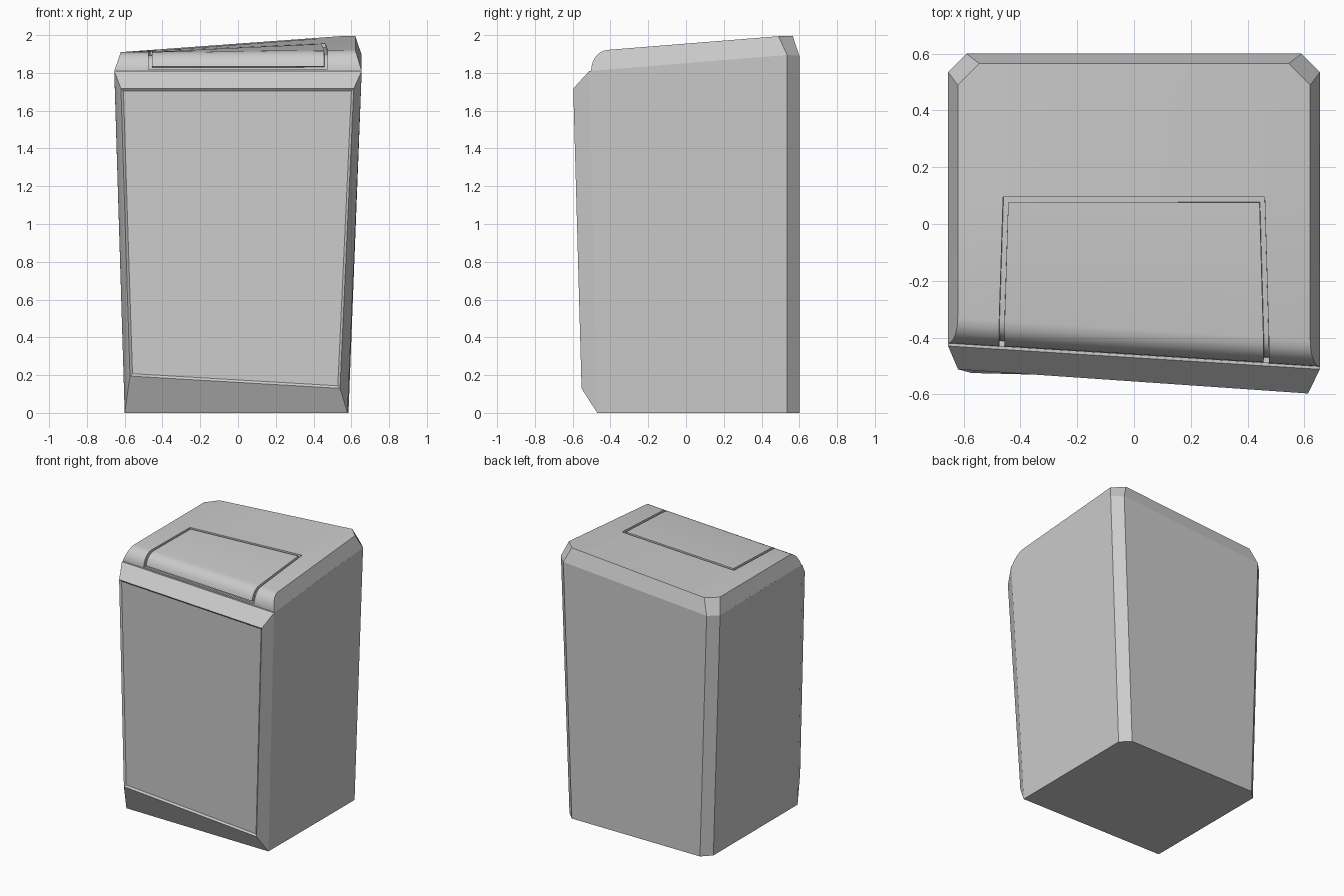
import bpy, bmesh, math
from mathutils import Vector

cube = bpy.data.objects.get("Cube")
if cube:
    bpy.data.objects.remove(cube)

gray = bpy.data.materials.new("plain_gray")
gray.use_nodes = True
gray.diffuse_color = (0.6, 0.6, 0.6, 1)
gray.node_tree.nodes["Principled BSDF"].inputs["Base Color"].default_value = (0.6, 0.6, 0.6, 1)


def finish(bm, name):
    bmesh.ops.remove_doubles(bm, verts=bm.verts, dist=0.0005)
    bmesh.ops.recalc_face_normals(bm, faces=bm.faces)
    mesh = bpy.data.meshes.new(name)
    bm.to_mesh(mesh)
    bm.free()
    mesh.materials.append(gray)
    ob = bpy.data.objects.new(name, mesh)
    bpy.context.collection.objects.link(ob)
    bpy.ops.object.select_all(action='DESELECT')
    ob.select_set(True)
    bpy.context.view_layer.objects.active = ob
    bpy.ops.object.shade_smooth_by_angle(angle=math.radians(25))


def lerp(a, b, t):
    return a + (b - a) * t


# Slightly crooked rim: the back rises toward one side
def rim_y(x):
    return lerp(-0.43, -0.512, (x + 0.655) / 1.31)


def rim_z(x, y):
    back = lerp(1.80, 1.895, (x + 0.655) / 1.31)
    return lerp(1.81, back, (y - rim_y(x)) / (0.6 - rim_y(x)))


# Body: tapered shell with chamfered back corners and a bevelled front
bm = bmesh.new()
outline = [(-0.655, rim_y(-0.655)), (0.655, rim_y(0.655)), (0.655, 0.535),
           (0.59, 0.6), (-0.59, 0.6), (-0.655, 0.535)]
top = [bm.verts.new((x, y, rim_z(x, 0.6 if y > 0 else y))) for x, y in outline]
bottom = [bm.verts.new((x, y, 0)) for x, y in
          [(-0.6, -0.455), (0.58, -0.47), (0.585, 0.535),
           (0.52, 0.6), (-0.535, 0.6), (-0.6, 0.535)]]
for i in range(1, 6):
    k = (i + 1) % 6
    bm.faces.new((top[i], top[k], bottom[k], bottom[i]))
bm.faces.new(top)
bm.faces.new(bottom)
frame = [top[0], top[1], bottom[1], bottom[0]]
panel = [bm.verts.new(p) for p in
         [(-0.62, -0.512, 1.717), (0.613, -0.597, 1.717),
          (0.54, -0.553, 0.13), (-0.572, -0.525, 0.195)]]
for i in range(4):
    k = (i + 1) % 4
    bm.faces.new((frame[i], frame[k], panel[k], panel[i]))
front = bm.faces.new(panel)
bmesh.ops.recalc_face_normals(bm, faces=bm.faces)
# Shallow recessed front panel
bmesh.ops.inset_region(bm, faces=[front], thickness=0.018, depth=-0.01)
finish(bm, "bin_body")

# Lid: grid with a rounded front edge, sloped sides and a grooved flap
angles = [0, 5, 13, 25, 40, 55, 72, 90]
flat_rows = [0.075, 0.095, 0.49, 0.565]
rows = len(angles) + len(flat_rows)
columns = [-0.655, -0.545, -0.475, -0.456, 0.456, 0.475, 0.545, 0.655]
cols = len(columns)
flap_row = len(angles)


def lid_point(c, r):
    x = columns[c]
    y0 = rim_y(x) + 0.01
    yc = y0 + 0.09
    rise = 1.0
    if r < len(angles):
        a = math.radians(angles[r])
        rise = math.sin(a)
        y = y0 + 0.09 * (1 - math.cos(a))
    else:
        y = flat_rows[r - len(angles)]
    t = max(0, (y - yc) / (0.565 - yc))
    if c in (0, cols - 1):
        x *= 1 - 0.052 * rise
    elif 1 < c < cols - 2:
        x *= 1 - 0.06 * t
    s = (x + 0.62) / 1.24
    crest = lerp(1.91 + 0.012 * s, 1.91 + 0.09 * s, t)
    return Vector((x, y, lerp(1.81, crest, rise)))


bm = bmesh.new()
corners = [(0, rows - 1), (cols - 1, rows - 1)]
grid = {(c, r): bm.verts.new(lid_point(c, r))
        for c in range(cols) for r in range(rows) if (c, r) not in corners}
groove = []
for c in range(cols - 1):
    for r in range(rows - 1):
        keys = [(c, r), (c + 1, r), (c + 1, r + 1), (c, r + 1)]
        face = bm.faces.new([grid[k] for k in keys if k in grid])
        in_area = 2 <= c <= 4 and 1 <= r <= flap_row
        on_ring = c in (2, 4) or r in (1, flap_row)
        if in_area and on_ring:
            groove.append(face)

# Sloped skirt from the lid top down to the rim
edge = [(0, r) for r in range(rows - 1)]
edge += [(c, rows - 1) for c in range(1, cols - 1)]
edge += [(cols - 1, r) for r in reversed(range(rows - 1))]
skirt = []
for c, r in edge:
    p = grid[c, r].co
    if r == rows - 1:
        x, y = p.x * 0.59 / 0.545, 0.6
    else:
        x, y = columns[c], 0.535 if r == rows - 2 else p.y
    skirt.append(bm.verts.new((x, y, rim_z(x, 0.6 if y > 0.5 else y))))
for i in range(len(edge) - 1):
    bm.faces.new((grid[edge[i]], grid[edge[i + 1]], skirt[i + 1], skirt[i]))
bm.normal_update()
bmesh.ops.inset_region(bm, faces=groove, thickness=0.001, depth=-0.02)
finish(bm, "lid_with_flap")
